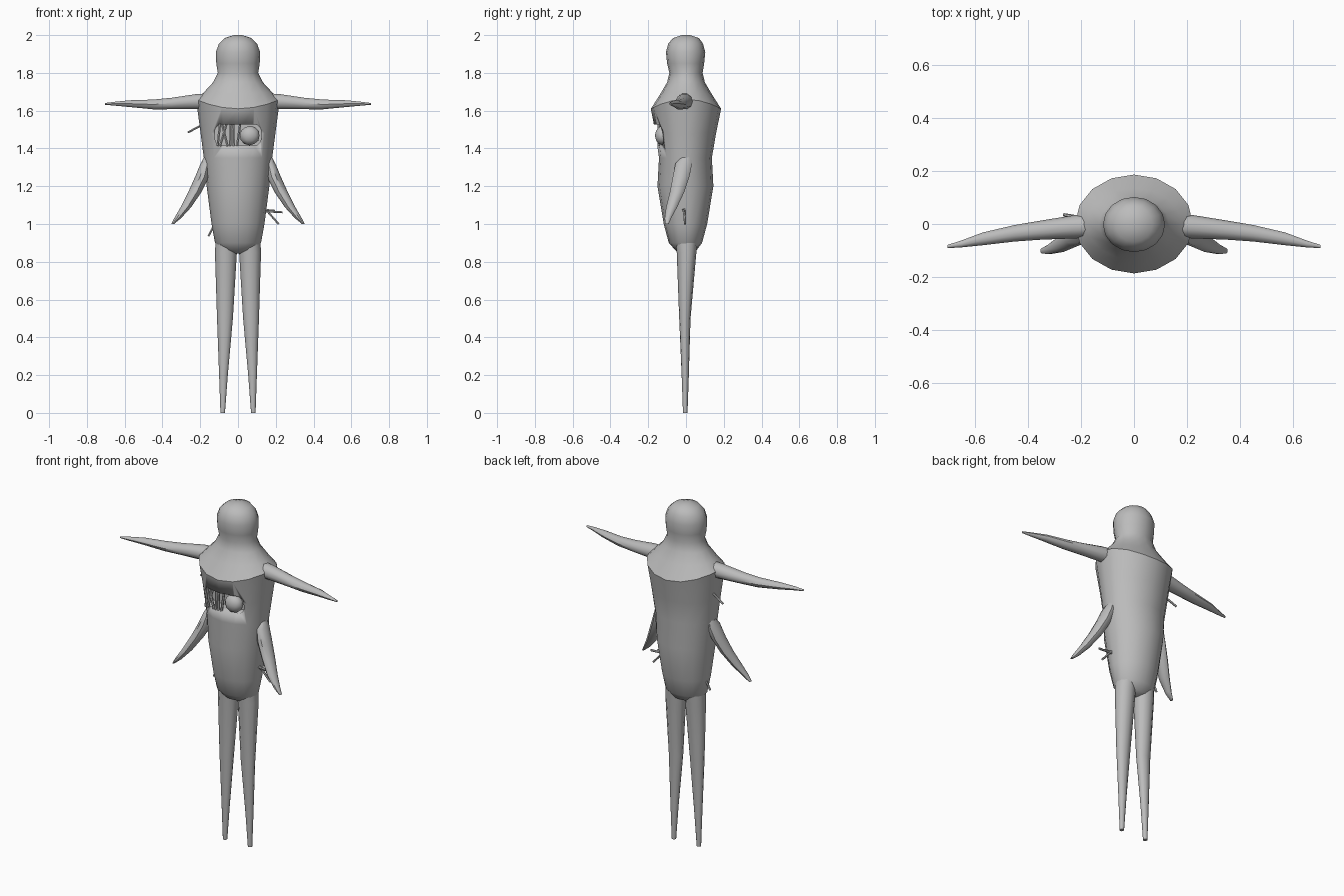
import bpy, bmesh, math
from mathutils import Vector

grey = bpy.data.materials.new("soft_grey")
grey.diffuse_color = (0.5, 0.5, 0.5, 1)


def finish(name, bm, mirror=False, angle=40):
    bmesh.ops.recalc_face_normals(bm, faces=bm.faces[:])
    me = bpy.data.meshes.new(name)
    bm.to_mesh(me)
    bm.free()
    me.materials.append(grey)
    ob = bpy.data.objects.new(name, me)
    bpy.context.collection.objects.link(ob)
    bpy.ops.object.select_all(action='DESELECT')
    ob.select_set(True)
    bpy.context.view_layer.objects.active = ob
    bpy.ops.object.shade_smooth_by_angle(angle=math.radians(angle))
    if mirror:
        ob.modifiers.new("mirror", 'MIRROR').use_mirror_merge = False
    return ob


def loft(name, rings, sides, place, **kw):
    """Skin elliptical rings; place(ring, cos, sin) gives each point."""
    bm = bmesh.new()
    loops = []
    for r in rings:
        loops.append([bm.verts.new(place(r, math.cos(a), math.sin(a)))
                      for a in (2 * math.pi * i / sides for i in range(sides))])
    for lo, hi in zip(loops, loops[1:]):
        for i in range(sides):
            j = (i + 1) % sides
            bm.faces.new((lo[i], lo[j], hi[j], hi[i]))
    bm.faces.new(loops[0])
    bm.faces.new(loops[-1])
    return finish(name, bm, **kw)


def upright(r, c, s):
    x, y, z, rx, ry = r
    return (x + rx * c, y + ry * s, z)


def sideways(r, c, s):
    x, y, z, ry, rz = r
    return (x, y + ry * c, z + rz * s)


def rod(name, a, b, r, sides=6):
    a, b = Vector(a), Vector(b)
    q = (b - a).to_track_quat('Z', 'Y')
    return loft(name, [a, b], sides,
                lambda p, c, s: p + q @ Vector((r * c, r * s, 0)))


# torso and head in one skin: z, half width, half depth, y offset, dip at front and back
profile = [
    (0.845, 0.045, 0.025, 0.000, 0), (0.86, 0.085, 0.055, 0.000, 0),
    (0.90, 0.122, 0.088, -0.003, 0), (1.00, 0.140, 0.115, -0.003, 0),
    (1.20, 0.166, 0.148, -0.003, 0), (1.35, 0.181, 0.140, -0.003, 0),
    (1.48, 0.198, 0.160, -0.001, 0), (1.66, 0.222, 0.186, 0.000, 0.05),
    (1.70, 0.178, 0.135, 0.000, 0.01), (1.75, 0.132, 0.100, 0.000, 0),
    (1.80, 0.107, 0.088, 0.000, 0), (1.85, 0.115, 0.098, -0.002, 0),
    (1.91, 0.117, 0.104, -0.002, 0), (1.955, 0.101, 0.092, -0.002, 0),
    (1.985, 0.070, 0.068, 0.000, 0), (2.00, 0.022, 0.022, 0.000, 0)]
body = loft("body", profile, 16,
            lambda p, c, s: (p[1] * c, p[3] + p[2] * s, p[0] - p[4] * s * s))

# rounded chest opening cut into the front
bm = bmesh.new()
outline = []
for cx, cz, start in ((0.085, 1.49, 0), (-0.085, 1.49, 90),
                      (-0.085, 1.453, 180), (0.085, 1.453, 270)):
    for k in range(4):
        a = math.radians(start + 30 * k)
        outline.append((cx + 0.038 * math.cos(a), cz + 0.038 * math.sin(a)))
front = [bm.verts.new((x, -0.3, z)) for x, z in outline]
back = [bm.verts.new((x, -0.07, z)) for x, z in outline]
n = len(outline)
for i in range(n):
    j = (i + 1) % n
    bm.faces.new((front[i], front[j], back[j], back[i]))
bm.faces.new(front)
bm.faces.new(back)
cutter = finish("chest_cutter", bm)
cutter.hide_render = True
cutter.hide_viewport = True
cut = body.modifiers.new("chest_opening", 'BOOLEAN')
cut.operation = 'DIFFERENCE'
cut.solver = 'EXACT'
cut.object = cutter

# legs, arms and lower fins
loft("legs", [(0.062, 0.003, 0.93, 0.055, 0.062), (0.064, 0.003, 0.85, 0.058, 0.052),
              (0.069, -0.006, 0.50, 0.042, 0.030), (0.077, -0.004, 0.20, 0.023, 0.019),
              (0.081, -0.004, 0.0, 0.012, 0.012)], 12, upright, mirror=True)
loft("arms", [(0.15, -0.005, 1.648, 0.046, 0.046), (0.22, -0.010, 1.648, 0.044, 0.042),
              (0.35, -0.023, 1.638, 0.036, 0.032), (0.45, -0.035, 1.633, 0.031, 0.027),
              (0.57, -0.056, 1.637, 0.024, 0.019), (0.65, -0.075, 1.637, 0.013, 0.011),
              (0.703, -0.085, 1.636, 0.006, 0.005)], 10, sideways, mirror=True)
loft("lower_fins", [(0.165, 0.000, 1.355, 0.014, 0.026), (0.170, -0.012, 1.32, 0.028, 0.046),
                    (0.190, -0.026, 1.25, 0.037, 0.046), (0.228, -0.047, 1.17, 0.035, 0.040),
                    (0.275, -0.076, 1.09, 0.028, 0.031), (0.320, -0.096, 1.03, 0.018, 0.018),
                    (0.346, -0.101, 1.00, 0.007, 0.010)], 10, upright, mirror=True)

# ribs and rounded organ inside the chest opening
for i, (x0, x1) in enumerate(((-0.108, -0.095), (-0.095, -0.060), (-0.055, -0.085),
                              (-0.042, -0.038), (-0.022, -0.026), (-0.005, 0.012))):
    rod(f"chest_rib_{i}", (x0, -0.145, 1.412), (x1, -0.145, 1.532), 0.007)
bm = bmesh.new()
bmesh.ops.create_icosphere(bm, subdivisions=2, radius=1)
for v in bm.verts:
    v.co = Vector((0.062 + 0.054 * v.co.x, -0.125 + 0.04 * v.co.y, 1.468 + 0.052 * v.co.z))
finish("chest_organ", bm)

# thin twigs sticking out of the sides
twigs = (((-0.17, 0.02, 1.535), (-0.265, 0.035, 1.485)),
         ((0.13, -0.010, 1.068), (0.235, -0.010, 1.062)),
         ((0.14, -0.010, 1.085), (0.215, -0.005, 1.000)),
         ((0.14, -0.015, 1.075), (0.195, -0.015, 1.070)),
         ((-0.12, 0.0, 1.005), (-0.157, 0.0, 0.935)))
for i, (a, b) in enumerate(twigs):
    rod(f"twig_{i}", a, b, 0.006)
